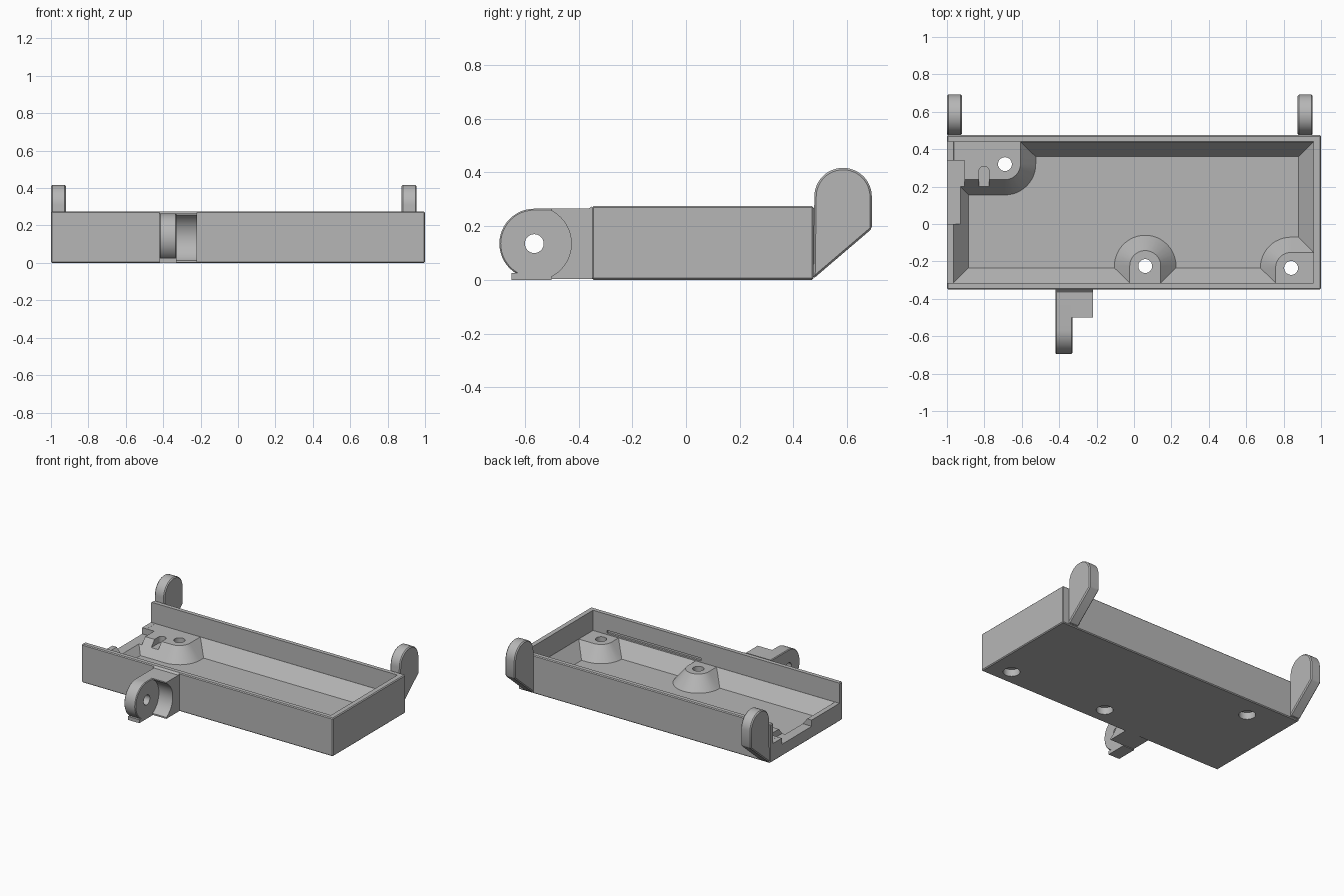
import bpy, bmesh, math
from mathutils import Vector, Matrix

cube = bpy.data.objects.get("Cube")
if cube:
    bpy.data.objects.remove(cube, do_unlink=True)

grey = bpy.data.materials.new("plain_grey")
grey.use_nodes = True
grey.diffuse_color = (0.47, 0.47, 0.47, 1)
grey.node_tree.nodes["Principled BSDF"].inputs["Base Color"].default_value = grey.diffuse_color

FLOOR, LEDGE, TOP = 0.03, 0.13, 0.275


def finish(name, bm):
    bmesh.ops.recalc_face_normals(bm, faces=bm.faces)
    mesh = bpy.data.meshes.new(name)
    bm.to_mesh(mesh)
    bm.free()
    mesh.materials.append(grey)
    obj = bpy.data.objects.new(name, mesh)
    bpy.context.collection.objects.link(obj)
    return obj


def hull(name, points):
    bm = bmesh.new()
    for p in points:
        bm.verts.new(p)
    bmesh.ops.remove_doubles(bm, verts=bm.verts, dist=1e-5)
    out = bmesh.ops.convex_hull(bm, input=bm.verts)
    bmesh.ops.delete(bm, geom=list({v for v in out["geom_interior"] + out["geom_unused"]
                                    if isinstance(v, bmesh.types.BMVert)}), context='VERTS')
    bmesh.ops.dissolve_limit(bm, angle_limit=0.01, verts=bm.verts, edges=bm.edges)
    return finish(name, bm)


def box(name, x, y, z):
    return hull(name, [(a, b, c) for a in x for b in y for c in z])


def cylinder(name, center, radius, length, axis='Z'):
    bm = bmesh.new()
    bmesh.ops.create_cone(bm, cap_ends=True, segments=48, radius1=radius,
                          radius2=radius, depth=length)
    turn = Matrix.Rotation(math.pi / 2, 4, 'Y') if axis == 'X' else Matrix()
    bm.transform(Matrix.Translation(center) @ turn)
    return finish(name, bm)


def ring(cx, cy, r, n=48):
    return [(cx + r * math.cos(i * math.tau / n), cy + r * math.sin(i * math.tau / n))
            for i in range(n)]


def apply_mod(obj, kind, **settings):
    mod = obj.modifiers.new("step", kind)
    for key, value in settings.items():
        setattr(mod, key, value)
    bpy.context.view_layer.objects.active = obj
    bpy.ops.object.modifier_apply(modifier=mod.name)


def combine(obj, other, operation='DIFFERENCE'):
    apply_mod(obj, 'BOOLEAN', object=other, operation=operation, solver='EXACT')
    bpy.data.objects.remove(other, do_unlink=True)


def bevel(obj, width=0.006):
    apply_mod(obj, 'BEVEL', width=width, segments=1, limit_method='ANGLE',
              angle_limit=math.radians(35))


# Open tray with a sloped lower cavity
tray = box("tray", (-1, 1), (-0.35, 0.475), (0, TOP))
bevel(tray)
inner_x, inner_y, slope = 0.965, (-0.315, 0.44), 0.08
combine(tray, box("cutter", (-inner_x, 0.96), inner_y, (LEDGE, 0.4)))
low = [(x, y, LEDGE + 0.001) for x in (-inner_x, 0.96) for y in inner_y]
low += [(x, y, FLOOR) for x in (-inner_x + slope, 0.96 - slope)
        for y in (inner_y[0] + slope, inner_y[1] - slope)]
combine(tray, hull("cutter", low))
# Lowered end wall and the slit inside the front wall
combine(tray, box("cutter", (-1.1, -0.95), inner_y, (LEDGE, 0.4)))
combine(tray, box("cutter", (0.1, 0.85), (-0.33, -0.3), (0.14, 0.16)))


# Sloped screw bosses that run into the walls
def boss(name, cx, cy, shifts):
    pts = []
    for sx, sy in [(0, 0)] + shifts:
        for r, z in ((0.083, LEDGE), (0.168, FLOOR - 0.004)):
            for x, y in ring(cx + sx, cy + sy, r):
                pts.append((min(max(x, -0.963), 0.98), min(max(y, -0.33), 0.46), z))
    return hull(name, pts)


screws = [(-0.69, 0.32), (0.06, -0.225), (0.84, -0.235)]
bosses = [
    boss("corner_pad", *screws[0], [(-0.4, 0), (0, 0.3), (-0.4, 0.3)]),
    boss("middle_boss", *screws[1], [(0, -0.3)]),
    boss("corner_boss", *screws[2], [(0.4, 0), (0, -0.3), (0.4, -0.3)]),
]
for part, (x, y) in zip(bosses, screws):
    for body in (tray, part):
        combine(body, cylinder("cutter", (x, y, 0.1), 0.037, 0.5))
        combine(body, cylinder("cutter", (x, y, 0), 0.055, 0.1))

# Cable notch in the end wall and the small slot in the pad
for body in (tray, bosses[0]):
    combine(body, box("cutter", (-1.1, -0.905), (0, 0.34), (0.085, 0.4)))
combine(bosses[0], hull("cutter", [(x, y, z) for z in (0.085, 0.3) for cy in (0.12, 0.28)
                                   for x, y in ring(-0.802, cy, 0.028)]))

# Rear hinge ears
ears = []
for name, x in (("right_ear", (-1, -0.92)), ("left_ear", (0.875, 0.955))):
    side = [(0.45, 0.004), (0.474, 0.004), (0.692, 0.19), (0.45, 0.27)]
    arc = [p for p in ring(0.585, 0.31, 0.107) if p[1] >= 0.309]
    lower = [p for p in side if p[1] < 0.25] + [(0.478, 0.31), (0.692, 0.31)]
    ear = hull(name, [(a, y, z) for a in x for y, z in lower[1:] + arc])
    bevel(ear, 0.007)
    combine(ear, cylinder("cutter", (sum(x) / 2, 0.585, 0.31), 0.054, 0.3, 'X'))
    # root that ties the ear to the back wall
    root = box(name + "_root", (x[0] + 0.006, x[1] - 0.006), (0.465, 0.485), (0.012, 0.268))
    ears += [ear, root]

# Front pivot arm with a round end, foot and hollowed side block
pivot = (-0.375, -0.565, 0.135)
arm_x = (-0.42, -0.33)
arm = hull("pivot_arm", [(x, y, z) for x in arm_x
                         for y, z in ring(pivot[1], pivot[2], 0.13) +
                         [(-0.34, 0.005), (-0.34, 0.265)]])
bevel(arm, 0.005)
foot = box("arm_foot", arm_x, (-0.65, -0.5), (0, 0.025))
block = box("side_block", (-0.34, -0.22), (-0.5, -0.34), (0.003, 0.265))
combine(block, cylinder("cutter", pivot, 0.138, 0.5, 'X'))
combine(arm, cylinder("cutter", pivot, 0.035, 0.3, 'X'))
fillet = hull("arm_fillet", [(x, y, z) for x in (-0.42, -0.22)
                             for y, z in ((-0.37, 0.26), (-0.345, 0.26), (-0.352, 0.273))])

# Smooth round surfaces, keep hard edges
bpy.ops.object.select_all(action='DESELECT')
for obj in [tray, arm, foot, block, fillet] + bosses + ears:
    obj.select_set(True)
bpy.context.view_layer.objects.active = tray
bpy.ops.object.shade_smooth_by_angle(angle=math.radians(25))
